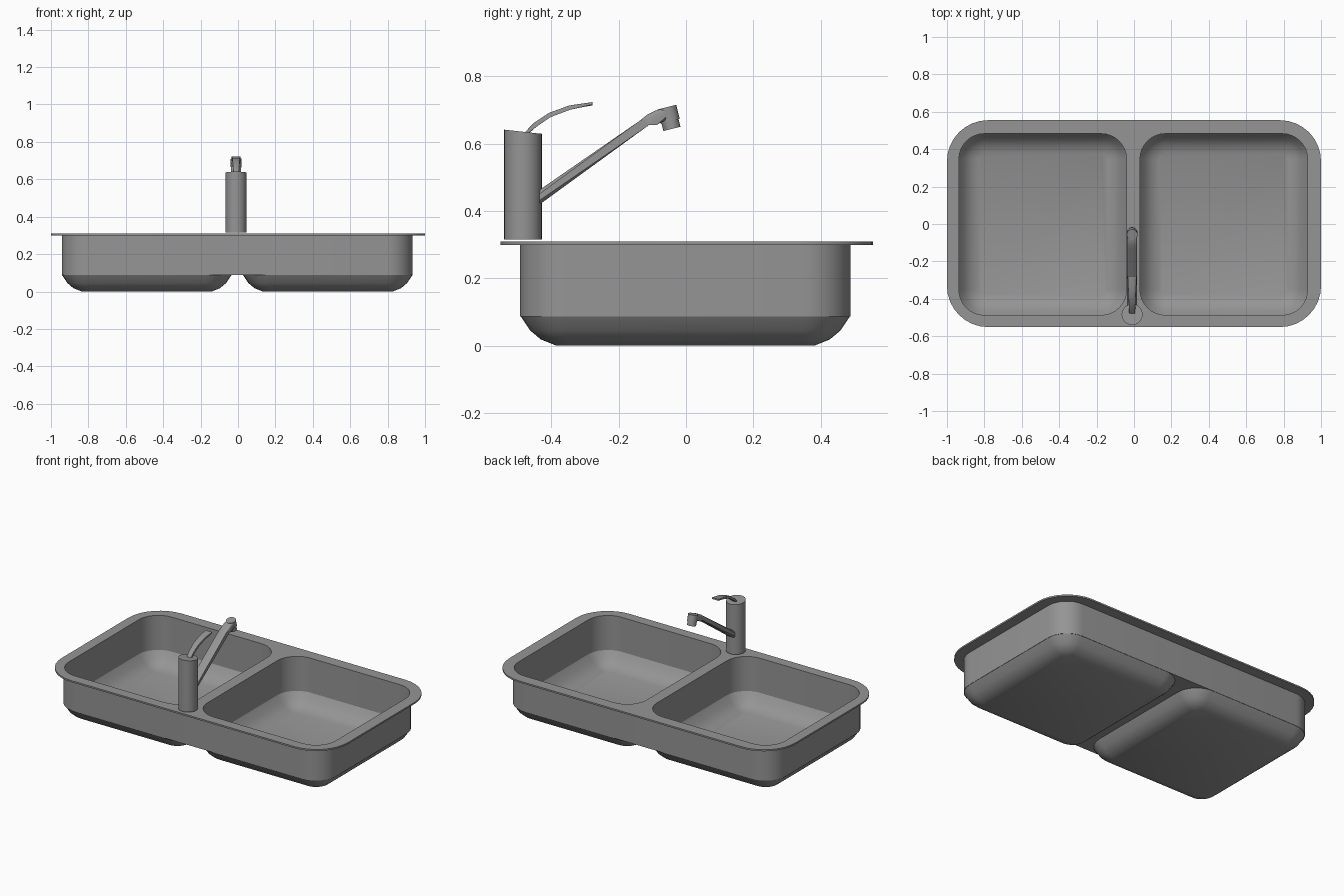
import bpy, bmesh
from math import cos, sin, pi, radians
from mathutils import Matrix, Vector

cube = bpy.data.objects.get("Cube")
if cube:
    bpy.data.objects.remove(cube, do_unlink=True)

steel = bpy.data.materials.new("brushed_steel_grey")
steel.use_nodes = True
steel.diffuse_color = (0.3, 0.3, 0.3, 1)
steel.node_tree.nodes["Principled BSDF"].inputs["Base Color"].default_value = (0.3, 0.3, 0.3, 1)


def finish(name, bm):
    mesh = bpy.data.meshes.new(name)
    bm.to_mesh(mesh)
    bm.free()
    mesh.materials.append(steel)
    obj = bpy.data.objects.new(name, mesh)
    bpy.context.collection.objects.link(obj)
    bpy.ops.object.select_all(action='DESELECT')
    obj.select_set(True)
    bpy.context.view_layer.objects.active = obj
    bpy.ops.object.shade_smooth_by_angle(angle=radians(30))
    return obj


def ring(bm, cx, cy, hx, hy, r, z, steps=8):
    """Counter-clockwise rounded rectangle of vertices."""
    verts = []
    for q, (sx, sy) in enumerate([(1, 1), (-1, 1), (-1, -1), (1, -1)]):
        for i in range(steps + 1):
            a = (q + i / steps) * pi / 2
            verts.append(bm.verts.new((cx + sx * (hx - r) + r * cos(a),
                                       cy + sy * (hy - r) + r * sin(a), z)))
    return verts


def loft(bm, rings, inward=False, cap=False):
    """Skin rings listed from the top down."""
    for a, b in zip(rings, rings[1:]):
        for i in range(len(a)):
            j = (i + 1) % len(a)
            f = [a[i], b[i], b[j], a[j]]
            bm.faces.new(f[::-1] if inward else f)
    if cap:
        bm.faces.new(rings[-1] if inward else rings[-1][::-1])


def plate(bm, loops, up):
    """Flat sheet between an outer loop and its holes."""
    edges = []
    for loop in loops:
        for i in range(len(loop)):
            pair = (loop[i - 1], loop[i])
            edges.append(bm.edges.get(pair) or bm.edges.new(pair))
    res = bmesh.ops.triangle_fill(bm, edges=edges, use_beauty=True, use_dissolve=False)
    for f in res["geom"]:
        if isinstance(f, bmesh.types.BMFace):
            f.normal_update()
            if (f.normal.z > 0) != up:
                f.normal_flip()


CX, CY = -0.004, -0.002
BOWL_X, HALF_X, HALF_Y, CORNER = 0.484, 0.452, 0.489, 0.14
RIM_TOP, RIM_LOW, WALL_LOW = 0.309, 0.299, 0.087
# inset and height of the rounded bowl floor
FLOOR = [(0, WALL_LOW), (0.028, 0.045), (0.06, 0.018), (0.105, 0)]


def bowl_ring(bm, side, inset, z):
    return ring(bm, CX + side * BOWL_X, CY, HALF_X - inset, HALF_Y - inset,
                max(CORNER - inset, 0.035), z)


# Rim plate with the two openings
bm = bmesh.new()
top = ring(bm, 0, 0.002, 1, 0.553, 0.22, RIM_TOP)
low = ring(bm, 0, 0.002, 1, 0.553, 0.22, RIM_LOW)
loft(bm, [top, low])
plate(bm, [top] + [bowl_ring(bm, s, 0.004, RIM_TOP) for s in (-1, 1)], True)
plate(bm, [low] + [bowl_ring(bm, s, 0.004, RIM_LOW) for s in (-1, 1)], False)
finish("rim", bm)

# Shared outer wall and the strip beneath the divider
bm = bmesh.new()
outer = [ring(bm, CX, CY, BOWL_X + HALF_X + 0.002, HALF_Y + 0.002, CORNER, z)
         for z in (RIM_LOW, WALL_LOW)]
loft(bm, outer)
plate(bm, [outer[-1]] + [bowl_ring(bm, s, 0, WALL_LOW) for s in (-1, 1)], False)
finish("outer_wall", bm)

# Bowls: inner lining and rounded underside
for side, label in ((-1, "right"), (1, "left")):
    bm = bmesh.new()
    loft(bm, [bowl_ring(bm, side, i, z) for i, z in FLOOR], cap=True)
    inner = [(0, RIM_TOP)] + FLOOR
    loft(bm, [bowl_ring(bm, side, i + 0.004, z + (0.004 if z < RIM_LOW else 0))
              for i, z in inner], inward=True, cap=True)
    finish(label + "_bowl", bm)

# Tap column with a sloping top
TAP_X, TAP_Y = -0.01, -0.484


def cylinder(bm, radius, depth, matrix, segments=32):
    return bmesh.ops.create_cone(bm, cap_ends=True, segments=segments, radius1=radius,
                                 radius2=radius, depth=depth, matrix=matrix)["verts"]


bm = bmesh.new()
for v in cylinder(bm, 0.056, 0.32, Matrix.Translation((TAP_X, TAP_Y, 0.475))):
    if v.co.z > 0.5:
        v.co.z -= 0.11 * (v.co.y - TAP_Y)
finish("tap_column", bm)


def side_profile(name, points, half_width, bevel):
    """Extrude a (y, z) outline sideways and round its long edges."""
    bm = bmesh.new()
    caps = [[bm.verts.new((TAP_X + s * half_width, y, z)) for y, z in points]
            for s in (-1, 1)]
    loft(bm, caps)
    ends = [bm.faces.new(caps[0][::-1]), bm.faces.new(caps[1])]
    edges = list({e for f in ends for e in f.edges})
    bmesh.ops.bevel(bm, geom=edges, offset=bevel, segments=3, profile=0.5, affect='EDGES')
    bmesh.ops.recalc_face_normals(bm, faces=bm.faces[:])
    return finish(name, bm)


# Spout arm, bending over at the end
side_profile("spout", [(-0.45, 0.452), (-0.137, 0.668), (-0.115, 0.686), (-0.09, 0.698),
                       (-0.045, 0.710), (-0.052, 0.668), (-0.09, 0.665), (-0.11, 0.655),
                       (-0.45, 0.408)], 0.027, 0.01)

# Spout head and aerator, tipped slightly forward
tilt = Matrix.Rotation(radians(14), 4, 'X')
for name, radius, depth, centre in (("spout_head", 0.029, 0.043, (TAP_X, -0.052, 0.687)),
                                    ("aerator", 0.026, 0.026, (TAP_X, -0.045, 0.656))):
    bm = bmesh.new()
    cylinder(bm, radius, depth, Matrix.Translation(Vector(centre)) @ tilt, 24)
    finish(name, bm)

# Curved lever, widening towards its tip
lever_top = [(-0.48, 0.632), (-0.452, 0.661), (-0.407, 0.691), (-0.347, 0.713), (-0.278, 0.723)]
lever_low = [(y + 0.006 * (1 - i / 4), z - 0.010) for i, (y, z) in enumerate(lever_top)]
lever = side_profile("lever", lever_top + lever_low[::-1], 0.024, 0.003)
for v in lever.data.vertices:
    t = (v.co.y + 0.48) / 0.2
    v.co.x = TAP_X + (v.co.x - TAP_X) * (0.65 + 0.35 * t)
